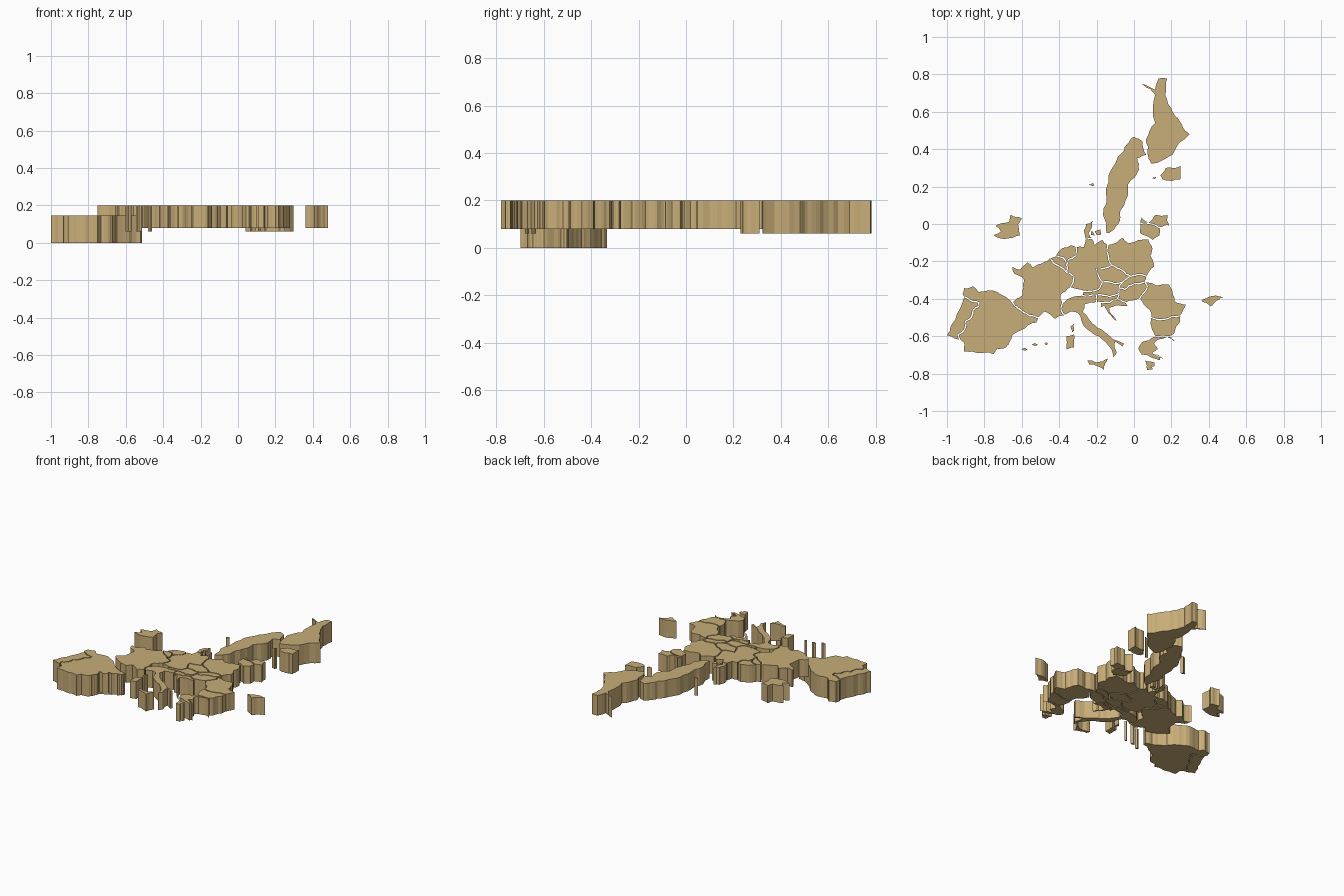
import bpy, bmesh, math
from mathutils import Vector

if "Cube" in bpy.data.objects:
    bpy.data.objects.remove(bpy.data.objects["Cube"])

tan = bpy.data.materials.new("tan")
tan.diffuse_color = (0.58, 0.42, 0.19, 1)
tan.use_nodes = True
tan.node_tree.nodes["Principled BSDF"].inputs["Base Color"].default_value = tan.diffuse_color


def roughen(ring, levels=2, amount=0.09):
    # split every edge with a repeatable sideways nudge, so shared borders match
    for _ in range(levels):
        out = []
        for a, b in zip(ring, ring[1:] + ring[:1]):
            lo, hi = sorted((a, b))
            d = (hi[0] - lo[0], hi[1] - lo[1])
            k = amount * math.sin(lo[0] * 12.99 + lo[1] * 78.23 + hi[0] * 37.72 + hi[1] * 11.13)
            mid = (round((a[0] + b[0]) / 2 - d[1] * k, 3), round((a[1] + b[1]) / 2 + d[0] * k, 3))
            out += [a, mid]
        ring = out
    return ring


def inset(ring, gap):
    # shrink the outline to leave a narrow groove along borders
    pts = [Vector(p) for p in ring]
    n = len(pts)
    area = sum(pts[i - 1].x * pts[i].y - pts[i - 1].y * pts[i].x for i in range(n))
    if area < 0:
        pts.reverse()
    out = []
    for i, p in enumerate(pts):
        a = (p - pts[i - 1]).normalized()
        b = (pts[(i + 1) % n] - p).normalized()
        m = Vector((-a.y - b.y, a.x + b.x))
        if m.length > 0.01:
            p = p + m.normalized() * gap
        out.append(p)
    return out


def land(name, ring, z0=0.08, z1=0.2, gap=0.35):
    # one extruded slab; outline is in hundredths of a unit
    pts = inset(roughen([(float(x), float(y)) for x, y in ring]), gap)
    bm = bmesh.new()
    face = bm.faces.new([bm.verts.new((p.x / 100, p.y / 100, z0)) for p in pts])
    ext = bmesh.ops.extrude_face_region(bm, geom=[face], use_keep_orig=True)
    top = [v for v in ext["geom"] if isinstance(v, bmesh.types.BMVert)]
    bmesh.ops.translate(bm, verts=top, vec=(0, 0, z1 - z0))
    bmesh.ops.recalc_face_normals(bm, faces=bm.faces)
    mesh = bpy.data.meshes.new(name)
    bm.to_mesh(mesh)
    bm.free()
    mesh.materials.append(tan)
    bpy.context.collection.objects.link(bpy.data.objects.new(name, mesh))


# lowered south-west peninsula
land("portugal", [(-91, -39), (-87, -41), (-83, -42), (-83, -44), (-86, -46), (-87, -50), (-90, -52),
     (-91, -57), (-94, -59), (-93, -62), (-97, -61), (-100.3, -60), (-98, -54), (-95, -48)], 0, 0.145)
land("spain", [(-91, -39), (-92, -37), (-91, -34), (-86, -33), (-83, -36), (-73, -36), (-68, -39), (-65, -42),
     (-62, -45), (-56, -49), (-51, -50), (-52, -53), (-60, -57), (-65, -60), (-66, -63), (-68, -66), (-73, -67),
     (-75, -70), (-80, -69), (-85, -69), (-91, -68.5), (-91, -64), (-93, -62), (-94, -59), (-91, -57), (-90, -52),
     (-87, -50), (-86, -46), (-83, -44), (-83, -42), (-87, -41)], 0, 0.145)

# western mainland
land("france", [(-66, -22), (-61, -24), (-57, -20), (-54, -23), (-48, -20), (-45, -18), (-41, -22), (-36, -26),
     (-32, -28), (-34, -34), (-39, -38), (-38, -42), (-39, -46), (-37, -49), (-42, -51), (-48, -47), (-51, -50),
     (-56, -49), (-62, -45), (-65, -42), (-60, -38), (-59, -30), (-64, -27)])
land("belgium", [(-45, -18), (-42, -17), (-38, -18), (-36, -22), (-36, -26), (-41, -22)])
land("netherlands", [(-42, -17), (-39, -13), (-34, -11), (-31, -12), (-31, -17), (-35, -19), (-36, -22), (-38, -18)])
land("germany", [(-31, -12), (-27, -12), (-26, -8), (-22, -8), (-21, -11), (-17, -8), (-14, -11), (-14, -16),
     (-12, -22), (-20, -24), (-17, -31), (-19, -35), (-27, -36), (-34, -34), (-32, -28), (-36, -26), (-36, -22),
     (-35, -19), (-31, -17)])
land("denmark", [(-26, -8), (-27, -3), (-26, 0), (-22, 2), (-22, -2), (-24, -5), (-22, -8)])

# central and eastern mainland
land("poland", [(-14, -11), (-6, -7), (-3, -10), (8, -8), (10, -12), (9, -17), (11, -23), (7, -28), (2, -27),
     (-2, -28), (-6, -25), (-12, -22), (-14, -16)])
land("czechia", [(-12, -22), (-6, -25), (-2, -28), (-6, -31), (-10, -32), (-17, -31), (-20, -24)])
land("slovakia", [(-2, -28), (2, -27), (7, -28), (6, -31), (0, -32), (-5, -35), (-8, -34), (-6, -31)])
land("austria", [(-17, -31), (-10, -32), (-6, -31), (-8, -34), (-8, -37), (-13, -39), (-20, -38), (-28, -38),
     (-27, -36), (-19, -35)])
land("hungary", [(-8, -34), (-5, -35), (0, -32), (6, -31), (7, -34), (3, -40), (-4, -42), (-9, -40), (-8, -37)])
land("slovenia", [(-20, -38), (-13, -39), (-8, -37), (-9, -40), (-13, -42), (-18, -42), (-20, -42)])
land("croatia", [(-18, -42), (-13, -42), (-9, -40), (-4, -42), (-3, -44), (-10, -44), (-13, -45), (-9, -52),
     (-14, -48), (-16, -44), (-18, -45)])
land("romania", [(6, -31), (19, -32), (21, -37), (22, -41), (28, -43), (25, -49), (16, -51), (9, -50), (8, -46),
     (3, -40), (7, -34)])
land("bulgaria", [(9, -50), (16, -51), (25, -49), (25, -52), (22, -58), (20, -60), (11, -60), (9, -55)])
land("greece", [(11, -60), (20, -60), (22, -63), (18, -61), (13, -62), (11, -64), (13, -67), (10, -69), (15, -71),
     (14, -73), (10, -72), (4, -70), (2, -67), (4, -63)])
land("greek_peninsula", [(6, -73), (11, -74), (11, -76), (9, -76), (10, -78), (7, -78)], gap=0)
land("italy", [(-38, -42), (-36, -40), (-28, -38), (-20, -38), (-20, -42), (-26, -43), (-27, -47), (-22, -53),
     (-16, -57), (-5, -64), (-6, -66), (-10, -63), (-9, -69), (-11, -72), (-12, -68), (-16, -63), (-22, -59),
     (-28, -53), (-30, -48), (-33, -47), (-37, -49), (-39, -46)])

# northern lands
land("sweden", [(-15, -5), (-17, 5), (-15, 12), (-14, 26), (-9, 36), (-4, 43), (0, 47), (5, 44), (7, 37), (2, 35),
     (3, 29), (-3, 21), (-4, 13), (-7, 7), (-8, 0), (-13, -5)])
land("finland", [(7, 37), (6, 45), (11, 54), (11, 69), (4, 75), (11, 72), (13, 78), (18, 78), (17, 69), (21, 60),
     (26, 53), (30, 48), (21, 37), (9, 32)], 0.06)
land("estonia", [(14, 26), (17, 30), (25, 31), (25, 24), (20, 23), (15, 24)], 0.06, gap=0)
land("latvia", [(3, 0), (4, 4), (8, 1), (11, 5), (18, 5), (19, -1), (14, -2), (9, 0)])
land("lithuania", [(3, 0), (9, 0), (14, -2), (14, -6), (10, -9), (7, -7), (3, -5)])

# islands
land("ireland", [(-75, -6), (-71, -4), (-74, -1), (-67, 1), (-66, 5), (-60, 3), (-62, 0), (-61, -6), (-69, -8)], gap=0)
land("cyprus", [(36, -41), (40, -39), (48, -39), (43, -42), (41, -44)], gap=0)
land("sicily", [(-25, -73), (-20, -74), (-14, -72), (-16, -78), (-24, -75)], gap=0)
land("sardinia", [(-36, -60), (-32, -59), (-32, -66), (-36, -67)], gap=0)
land("corsica", [(-34, -55), (-32, -53), (-32, -57), (-33, -58)], gap=0)
land("danish_island", [(-21, -4), (-18, -3), (-18, -6), (-20, -6)], gap=0)
land("danish_islet", [(-23, -4), (-22, -4), (-21, -6), (-23, -6)], gap=0)
land("greek_islet", [(11, -69.5), (16, -72.5), (13, -70)], gap=0)
land("northern_islet", [(-24, 21), (-22, 22), (-21, 20.5), (-23, 20.5)], gap=0)
land("estonian_islet", [(9, 24.5), (12, 25.5), (11, 24)], 0.06, gap=0)
for name, x, y, w in (("west", -58.5, -67, 1.6), ("middle", -53, -64.5, 1.6), ("east", -47, -64, 1)):
    land(name + "_islet", [(x - w, y), (x, y + 0.8), (x + w, y), (x, y - 0.8)], 0.06, gap=0)
